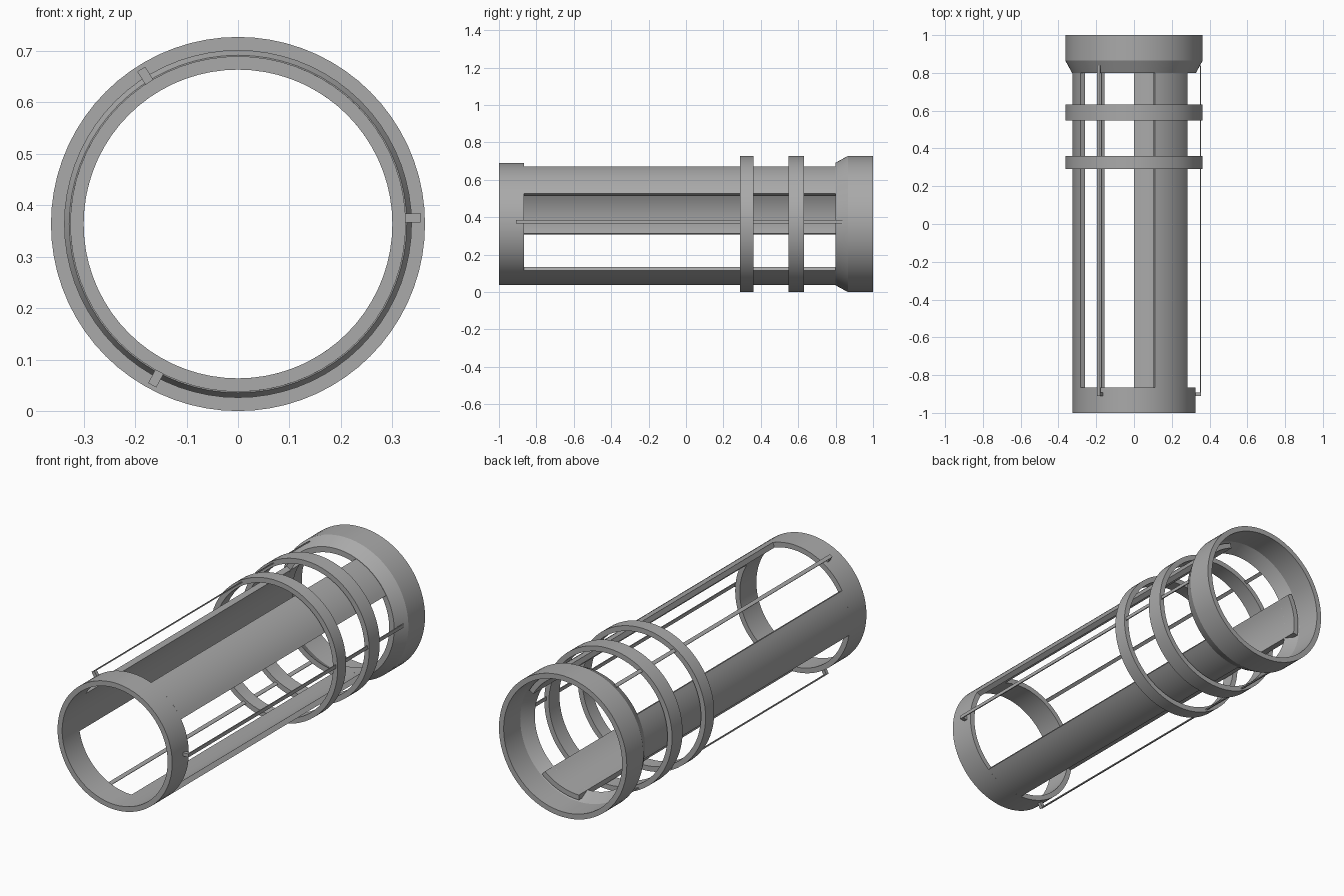
import bpy
import bmesh
from math import radians, cos, sin
from mathutils import Matrix, Vector

old = bpy.data.objects.get("Cube")
if old:
    bpy.data.objects.remove(old, do_unlink=True)

AXIS_Z = 0.3635          # height of the tube axis, which runs along y
WALL_IN, WALL_OUT = 0.30, 0.326
RING_IN, RING_OUT = 0.337, 0.3635

grey = bpy.data.materials.new("mid grey")
grey.use_nodes = True
grey.diffuse_color = (0.4, 0.4, 0.4, 1)
grey.node_tree.nodes["Principled BSDF"].inputs["Base Color"].default_value = (0.4, 0.4, 0.4, 1)


def finish(bm, name):
    bmesh.ops.remove_doubles(bm, verts=bm.verts, dist=0.0001)
    bmesh.ops.recalc_face_normals(bm, faces=bm.faces)
    mesh = bpy.data.meshes.new(name)
    bm.to_mesh(mesh)
    bm.free()
    mesh.materials.append(grey)
    obj = bpy.data.objects.new(name, mesh)
    obj.location.z = AXIS_Z
    bpy.context.collection.objects.link(obj)
    bpy.ops.object.select_all(action="DESELECT")
    obj.select_set(True)
    bpy.context.view_layer.objects.active = obj
    bpy.ops.object.shade_smooth_by_angle(angle=radians(25))
    return obj


def sweep(name, profile, start=0, end=360, steps=72):
    """Turn a closed (radius, y) profile about the y axis, angles from +x towards +z."""
    bm = bmesh.new()
    full = end - start == 360
    loops = []
    for i in range(steps if full else steps + 1):
        a = radians(start + (end - start) * i / steps)
        loops.append([bm.verts.new((r * cos(a), y, r * sin(a))) for r, y in profile])
    pairs = list(zip(loops, loops[1:] + loops[:1])) if full else list(zip(loops, loops[1:]))
    n = len(profile)
    for p, q in pairs:
        for j in range(n):
            k = (j + 1) % n
            bm.faces.new((p[j], p[k], q[k], q[j]))
    if not full:
        bm.faces.new(loops[0])
        bm.faces.new(loops[-1])
    return finish(bm, name)


def band(r0, r1, y0, y1):
    return [(r0, y0), (r1, y0), (r1, y1), (r0, y1)]


def add_box(bm, low, high, turn):
    low, high = Vector(low), Vector(high)
    size = Matrix.Diagonal((*(high - low), 1))
    place = Matrix.Translation((low + high) / 2)
    bmesh.ops.create_cube(bm, size=1, matrix=turn @ place @ size)


# End collars: plain at the front, flared at the back
sweep("front_collar", band(WALL_IN, WALL_OUT, -1, -0.865))
sweep("flared_back_collar", [(WALL_IN, 0.80), (WALL_OUT + 0.002, 0.80), (RING_OUT, 0.865),
                             (RING_OUT, 1), (RING_IN, 1), (RING_IN, 0.865)])

# Loose rings around the tube
sweep("front_ring", band(RING_IN, RING_OUT, 0.29, 0.36))
sweep("back_ring", band(RING_IN, RING_OUT, 0.547, 0.632))

# Three curved wall staves, and three thin rods each with a foot on the front collar
for i in range(3):
    turn = 120 * i
    sweep(f"wall_stave_{i + 1}", band(WALL_IN, WALL_OUT, -0.865, 0.87),
          30 + turn, 70 + turn, 10)

    rod = bmesh.new()
    spin = Matrix.Rotation(-radians(2 + turn), 4, "Y")
    add_box(rod, (0.350, -0.91, -0.009), (0.355, 0.84, 0.009), spin)
    add_box(rod, (0.322, -0.91, -0.009), (0.355, -0.892, 0.009), spin)
    finish(rod, f"rod_{i + 1}")
